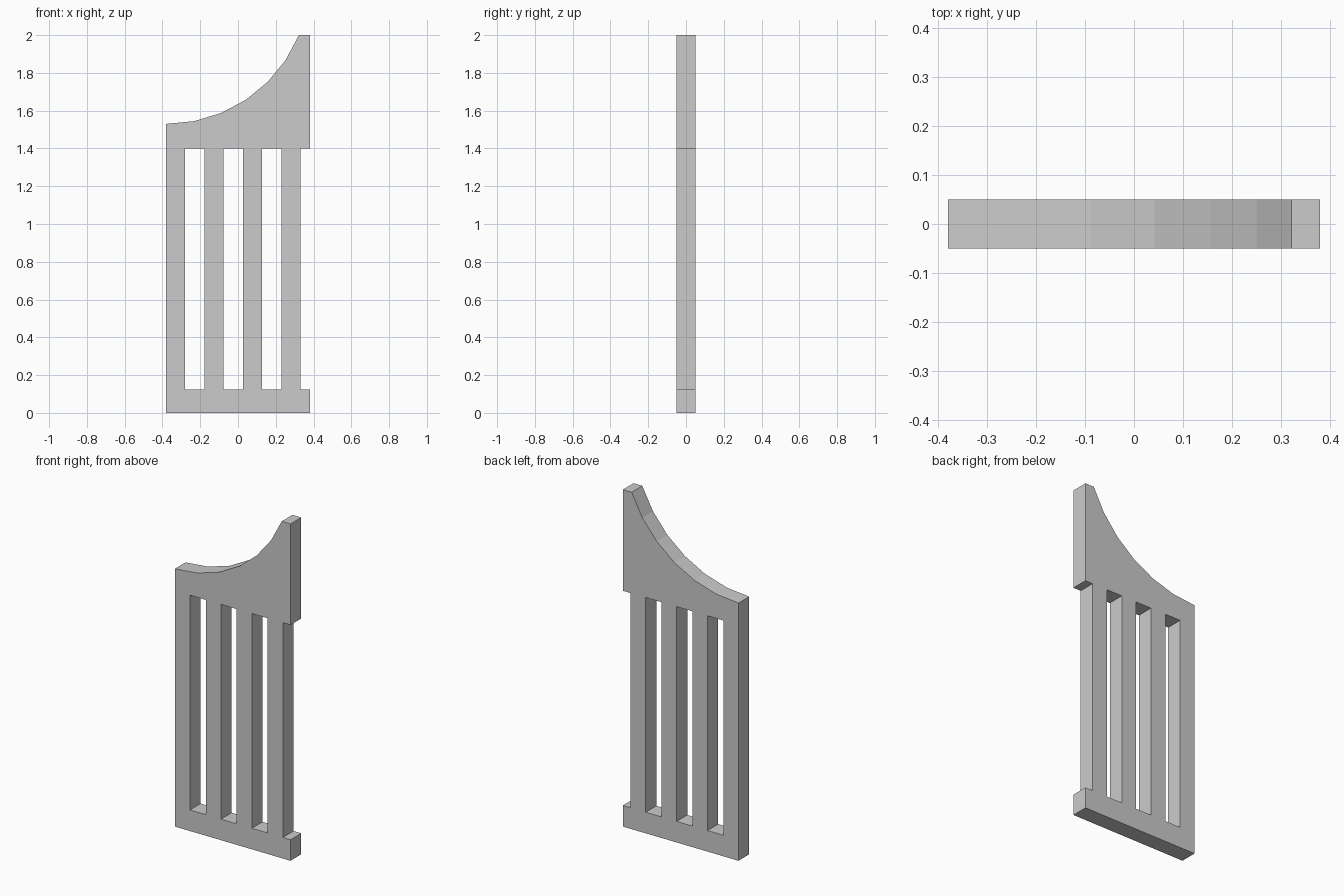
import bpy, bmesh, math

if "Cube" in bpy.data.objects:
    bpy.data.objects.remove(bpy.data.objects["Cube"])

HALF_W, HALF_D = 0.38, 0.05
RAIL_TOP, PANEL_BOTTOM, TOP = 0.125, 1.40, 2.0
SLAT_W, PITCH = 0.10, 0.2033
ARC_R, ARC_Z = 0.76, 2.29
slats = [-HALF_W + PITCH * i for i in range(4)]
last_edge = slats[-1] + SLAT_W

# Outer outline: bottom rail, open notch on the right, tall top corner
outline = [(-HALF_W, 0), (HALF_W, 0), (HALF_W, RAIL_TOP), (last_edge, RAIL_TOP),
           (last_edge, PANEL_BOTTOM), (HALF_W, PANEL_BOTTOM), (HALF_W, TOP)]

# Concave faceted sweep along the top (part of a 32-sided circle)
for k in range(6, -1, -1):
    a = math.radians(11.25 * k)
    z = TOP if k == 6 else ARC_Z - ARC_R * math.cos(a)
    outline.append((-HALF_W + ARC_R * math.sin(a), z))

# Openings between the slats
holes = []
for left, right in zip(slats, slats[1:]):
    x0, x1 = left + SLAT_W, right
    holes.append([(x0, RAIL_TOP), (x0, PANEL_BOTTOM), (x1, PANEL_BOTTOM), (x1, RAIL_TOP)])

# Filled, extruded profile
curve = bpy.data.curves.new("gate_panel", "CURVE")
curve.dimensions = "2D"
curve.fill_mode = "BOTH"
curve.extrude = HALF_D
for loop in [outline] + holes:
    s = curve.splines.new("POLY")
    s.points.add(len(loop) - 1)
    for p, (x, z) in zip(s.points, loop):
        p.co = (x, z, 0, 1)
    s.use_cyclic_u = True
    s.use_smooth = False

gate = bpy.data.objects.new("gate_panel", curve)
bpy.context.collection.objects.link(gate)
gate.rotation_euler.x = math.pi / 2
bpy.context.view_layer.objects.active = gate
gate.select_set(True)
bpy.ops.object.convert(target="MESH")
gate = bpy.context.object
bpy.ops.object.transform_apply(location=False, rotation=True, scale=False)

# Weld into one flat-shaded solid
bm = bmesh.new()
bm.from_mesh(gate.data)
bmesh.ops.remove_doubles(bm, verts=bm.verts, dist=1e-4)
bmesh.ops.recalc_face_normals(bm, faces=bm.faces)
for f in bm.faces:
    f.smooth = False
bm.to_mesh(gate.data)
bm.free()
